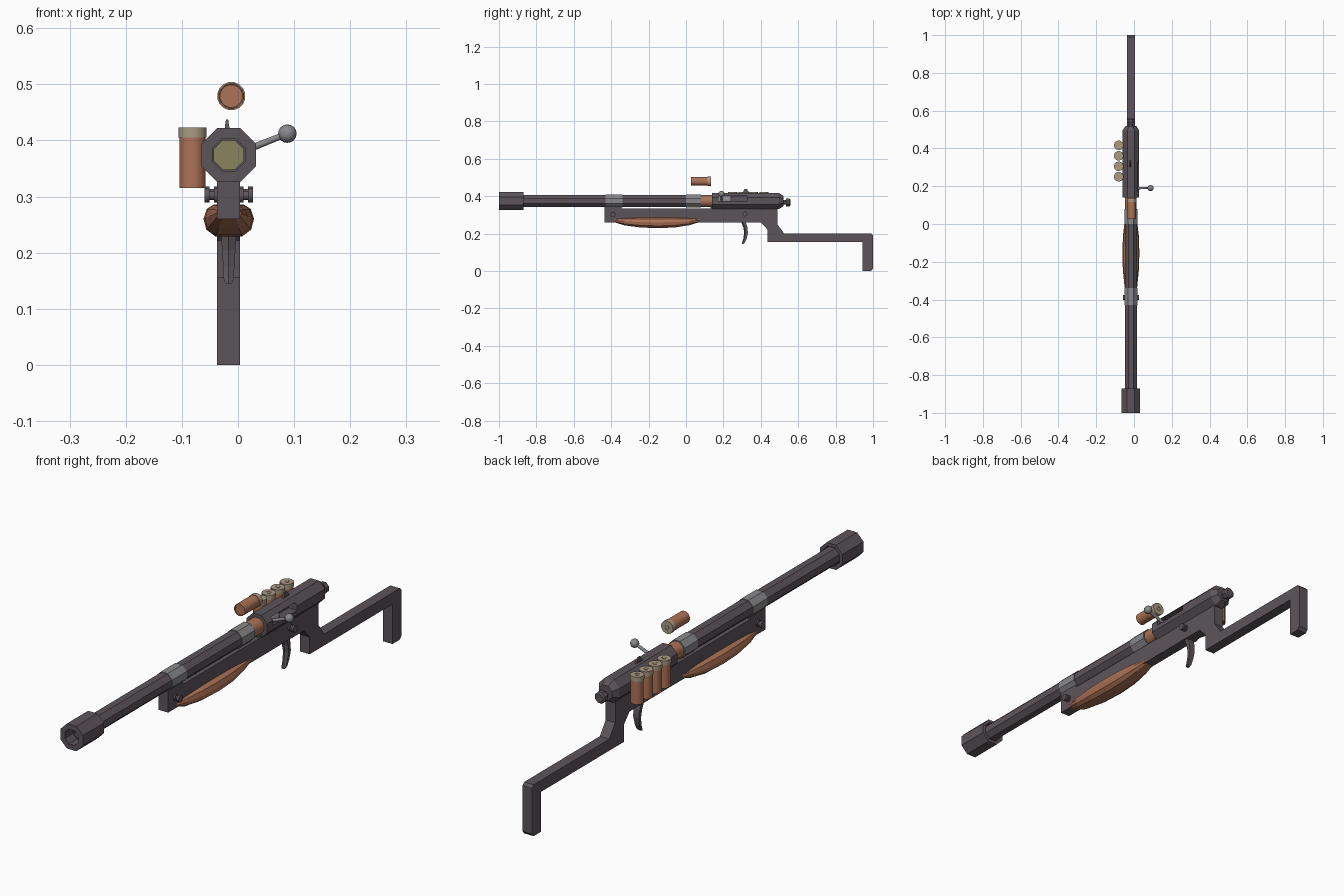
import bpy, bmesh, math
from mathutils import Vector

if "Cube" in bpy.data.objects:
    bpy.data.objects.remove(bpy.data.objects["Cube"])

CX, CZ = -0.0165, 0.374   # bore axis


def material(name, rgb):
    m = bpy.data.materials.new(name)
    m.diffuse_color = (*rgb, 1)
    m.use_nodes = True
    m.node_tree.nodes["Principled BSDF"].inputs["Base Color"].default_value = m.diffuse_color
    return m


DARK = material("dark_steel", (0.108, 0.09, 0.103))
GREY = material("light_steel", (0.25, 0.25, 0.265))
ORANGE = material("copper_orange", (0.42, 0.17, 0.095))
BRASS = material("pale_brass", (0.40, 0.33, 0.23))
OLIVE = material("dull_brass", (0.25, 0.23, 0.11))


def finish(name, bm, mats, smooth=None):
    bmesh.ops.recalc_face_normals(bm, faces=bm.faces)
    me = bpy.data.meshes.new(name)
    bm.to_mesh(me)
    bm.free()
    for m in mats:
        me.materials.append(m)
    if smooth:
        me.polygons.foreach_set("use_smooth", [True] * len(me.polygons))
        me.set_sharp_from_angle(angle=math.radians(smooth))
    ob = bpy.data.objects.new(name, me)
    bpy.context.collection.objects.link(ob)
    return ob


def bridge(bm, a, b, mat=0):
    n = len(a)
    for k in range(n):
        bm.faces.new((a[k], a[(k + 1) % n], b[(k + 1) % n], b[k])).material_index = mat


def lathe(name, prof, mats, origin=(CX, 0, CZ), axis=(0, 1, 0), n=8,
          closed=False, seg=None, caps=(0, 0), smooth=None):
    """Turn (distance, flat radius) points round an axis with n flat sides."""
    bm = bmesh.new()
    axis = Vector(axis).normalized()
    u = axis.cross(Vector((1, 0, 0)) if abs(axis.x) < 0.5 else Vector((0, 1, 0))).normalized()
    v = axis.cross(u)
    rings = []
    for t, r in prof:
        r /= math.cos(math.pi / n)
        ring = []
        for k in range(n):
            a = (k + 0.5) * math.tau / n
            ring.append(bm.verts.new(Vector(origin) + axis * t + u * r * math.cos(a) + v * r * math.sin(a)))
        rings.append(ring)
    for i in range(len(rings) - 1):
        bridge(bm, rings[i], rings[i + 1], seg[i] if seg else 0)
    if closed:
        bridge(bm, rings[-1], rings[0])
    else:
        bm.faces.new(rings[0]).material_index = caps[0]
        bm.faces.new(rings[-1]).material_index = caps[1]
    return finish(name, bm, mats, smooth)


def loft(name, sections, mat):
    """Skin a list of equal-length point loops and cap both ends."""
    bm = bmesh.new()
    rings = [[bm.verts.new(p) for p in s] for s in sections]
    for a, b in zip(rings, rings[1:]):
        bridge(bm, a, b)
    bm.faces.new(rings[0])
    bm.faces.new(rings[-1])
    return finish(name, bm, [mat])


def shell(name, origin, axis):
    """Cartridge with a brass head at the far end of the axis."""
    prof = [(0.003, 0.020), (0, 0.021), (0, 0.023), (0.09, 0.023), (0.09, 0.0248), (0.108, 0.0248),
            (0.108, 0.009), (0.1065, 0.009), (0.1065, 0.007), (0.108, 0.007)]
    lathe(name, prof, [ORANGE, BRASS], origin, axis, 16,
          seg=[0, 0, 0, 1, 1, 1, 1, 1, 1], caps=(0, 1), smooth=30)


# Barrel: hollow octagon with the loaded round visible at the end of the bore
lathe("barrel", [(0.05, 0.026), (-0.95, 0.026), (-0.95, 0.032), (0.08, 0.032)],
      [DARK, OLIVE], caps=(1, 0))
lathe("muzzle", [(-1, 0.029), (-1, 0.0485), (-0.87, 0.0485), (-0.87, 0.036), (-0.9, 0.036), (-0.9, 0.029)],
      [DARK], closed=True)
for nm, a, b in (("front_band", -0.43, -0.34), ("rear_band", 0.0, 0.08)):
    lathe(nm, [(a, 0.030), (a, 0.0345), (b, 0.0345), (b, 0.030)], [GREY], closed=True)
lathe("chambered_round", [(0.075, 0.031), (0.17, 0.031)], [ORANGE], n=16, smooth=30)

# Receiver with an ejection port cut in its right side
receiver = lathe("receiver", [(0.14, 0.038), (0.14, 0.044), (0.495, 0.044), (0.52, 0.028)], [DARK])
bm = bmesh.new()
bmesh.ops.create_cube(bm, size=1)
for v in bm.verts:
    v.co = Vector((0.025 + v.co.x * 0.07, 0.25 + v.co.y * 0.15, 0.388 + v.co.z * 0.028))
cutter = finish("port_cutter", bm, [DARK])
cutter.hide_render = True
cutter.hide_viewport = True
cut = receiver.modifiers.new("port", "BOOLEAN")
cut.operation = "DIFFERENCE"
cut.solver = "EXACT"
cut.object = cutter
lathe("bolt", [(0.172, 0.028), (0.24, 0.028)], [GREY], n=12, smooth=35)
lathe("rear_knob", [(0.515, 0.012), (0.535, 0.012), (0.535, 0.021), (0.553, 0.021), (0.558, 0.016)],
      [DARK], origin=(CX, 0, 0.366))

# Bolt handle and ball
start, end = Vector((0.0, 0.19, 0.377)), Vector((0.088, 0.19, 0.412))
lathe("bolt_handle", [(0, 0.0065), (0.075, 0.0055), ((end - start).length, 0.0055)],
      [GREY], start, end - start, 8, smooth=50)
bm = bmesh.new()
bmesh.ops.create_uvsphere(bm, u_segments=12, v_segments=8, radius=0.0165)
bmesh.ops.translate(bm, verts=bm.verts, vec=end)
finish("handle_ball", bm, [GREY], 40)

# Rear sight blade
loft("sight", [[(CX - 0.003 + sx * w, y, z) for sx, y in ((-1, y0), (1, y0), (1, y1), (-1, y1))]
               for z, w, y0, y1 in ((0.41, 0.005, 0.295, 0.34), (0.424, 0.004, 0.305, 0.335),
                                    (0.437, 0.002, 0.312, 0.326))], DARK)

# Frame and skeleton stock: one side profile extruded across x
profile = [(-0.435, 0.345), (-0.345, 0.345), (-0.345, 0.335), (0.13, 0.335), (0.13, 0.345),
           (0.488, 0.345), (0.488, 0.25), (0.525, 0.2), (0.99, 0.2), (1.0, 0.19), (1.0, 0.012),
           (0.99, 0), (0.945, 0), (0.945, 0.155), (0.435, 0.155), (0.435, 0.222), (0.40, 0.26),
           (-0.435, 0.26)]
loft("frame_and_stock", [[(CX + s * 0.0205, y, z) for y, z in profile] for s in (-1, 1)], DARK)

# Cross pins with a knob on each side
for nm, y, z, out in (("front_pin", -0.39, 0.302, 0.043), ("rear_pin", 0.315, 0.305, 0.043)):
    half = [(0.020, 0.013), (0.026, 0.013), (0.026, 0.008), (0.034, 0.008), (0.034, 0.013), (out, 0.013)]
    lathe(nm, [(-t, r) for t, r in reversed(half)] + half, [DARK], (CX, y, z), (1, 0, 0), 12, smooth=35)

# Fore grip: faceted, tapering to both ends
half = [(0.026, 0.011), (0.039, 0.003), (0.045, -0.015), (0.040, -0.034), (0.024, -0.046)]
section = half + [(-x, z) for x, z in reversed(half)]
loft("fore_grip", [[(CX + x * sx, y, 0.275 + z * sz) for x, z in section]
                   for y, sx, sz in ((-0.385, 0.5, 0.3), (-0.33, 0.75, 0.68), (-0.24, 0.95, 0.93),
                                     (-0.15, 1, 1), (-0.06, 0.93, 0.93), (0.02, 0.72, 0.65),
                                     (0.075, 0.5, 0.28))], ORANGE)

# Curved trigger
loft("trigger", [[(CX + sx * w, y + sy * d, z) for sx, sy in ((-1, -0.4), (0, -1), (1, -0.4), (1, 1), (-1, 1))]
                 for y, z, d, w in ((0.306, 0.265, 0.012, 0.015), (0.317, 0.235, 0.011, 0.014),
                                    (0.321, 0.205, 0.010, 0.012), (0.316, 0.175, 0.009, 0.010),
                                    (0.308, 0.153, 0.007, 0.009), (0.302, 0.145, 0.004, 0.006))], DARK)

# Spare shells on the left side and one ejected above
for i in range(4):
    shell(f"spare_shell_{i + 1}", (-0.081, 0.25 + i * 0.0555, 0.315), (0, 0, 1))
shell("ejected_shell", (-0.012, 0.026, 0.479), (0, 1, 0))
